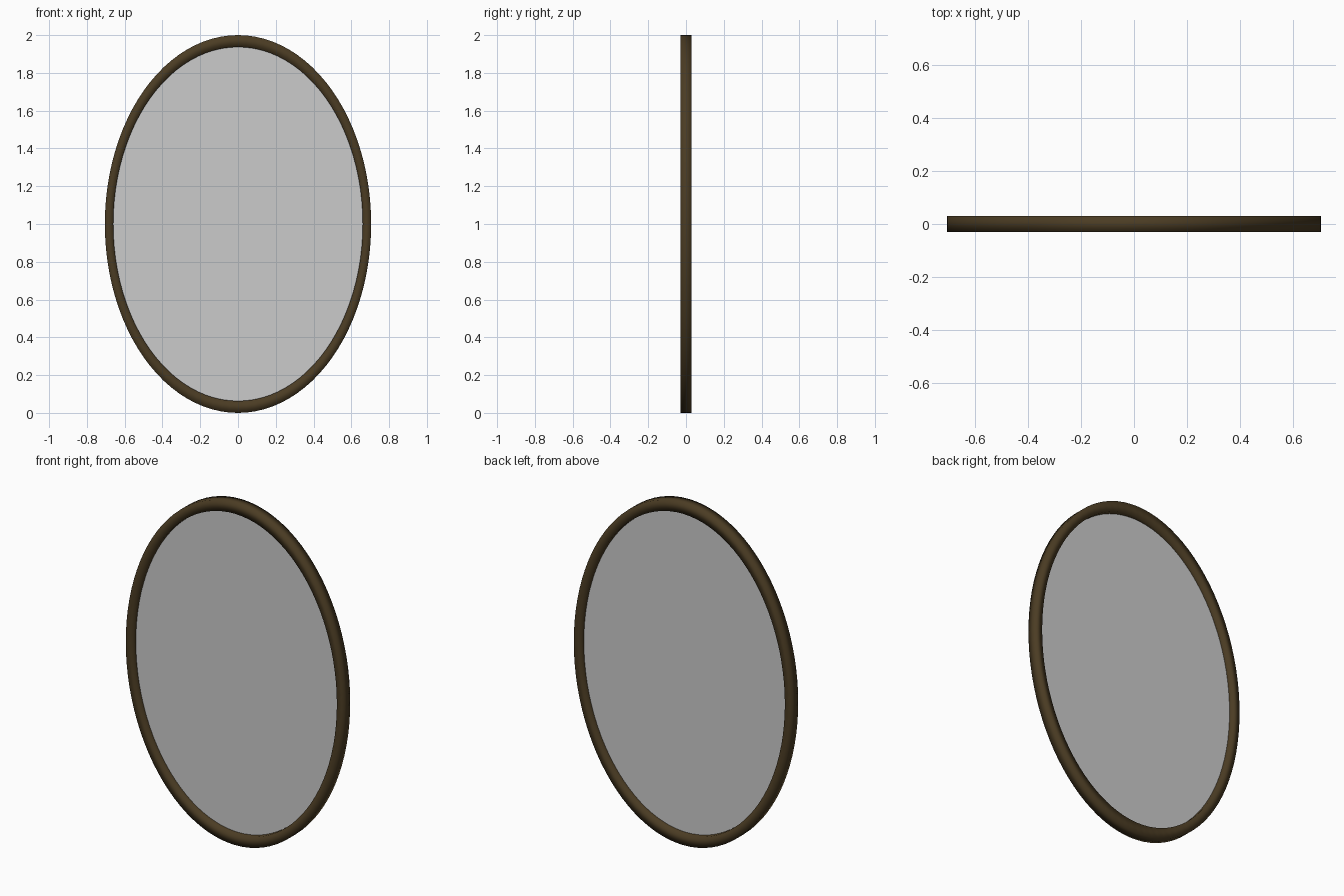
import bpy, bmesh, math

if "Cube" in bpy.data.objects:
    bpy.data.objects.remove(bpy.data.objects["Cube"])

HALF_W, HALF_H, DEPTH = 0.705, 1.0, 0.03   # outer half sizes, half thickness
INNER = 0.937                              # inner opening relative to outer
SEGS = 96


def oval_point(scale, y, i):
    a = 2 * math.pi * i / SEGS
    return (HALF_W * scale * math.cos(a), y, HALF_H + HALF_H * scale * math.sin(a))


def make_object(name, bm):
    bmesh.ops.recalc_face_normals(bm, faces=bm.faces)
    for f in bm.faces:
        f.smooth = True
    mesh = bpy.data.meshes.new(name)
    bm.to_mesh(mesh)
    bm.free()
    obj = bpy.data.objects.new(name, mesh)
    bpy.context.collection.objects.link(obj)
    return obj


# Oval frame: rectangular section swept round an ellipse, softly shaded
bm = bmesh.new()
section = [(1, -DEPTH), (1, DEPTH), (INNER, DEPTH), (INNER, -DEPTH)]
rings = [[bm.verts.new(oval_point(s, y, i)) for i in range(SEGS)] for s, y in section]
for k in range(4):
    a, b = rings[k], rings[(k + 1) % 4]
    for i in range(SEGS):
        j = (i + 1) % SEGS
        bm.faces.new((a[i], a[j], b[j], b[i]))
frame = make_object("oval_frame", bm)
wood = bpy.data.materials.new("dark_wood")
wood.diffuse_color = (0.07, 0.045, 0.017, 1)
wood.use_nodes = True
wood.node_tree.nodes["Principled BSDF"].inputs["Base Color"].default_value = wood.diffuse_color
frame.data.materials.append(wood)

# Thin mirror pane in the middle of the frame
bm = bmesh.new()
bm.faces.new([bm.verts.new(oval_point(INNER + 0.005, 0, i)) for i in range(SEGS)])
make_object("mirror_pane", bm)
